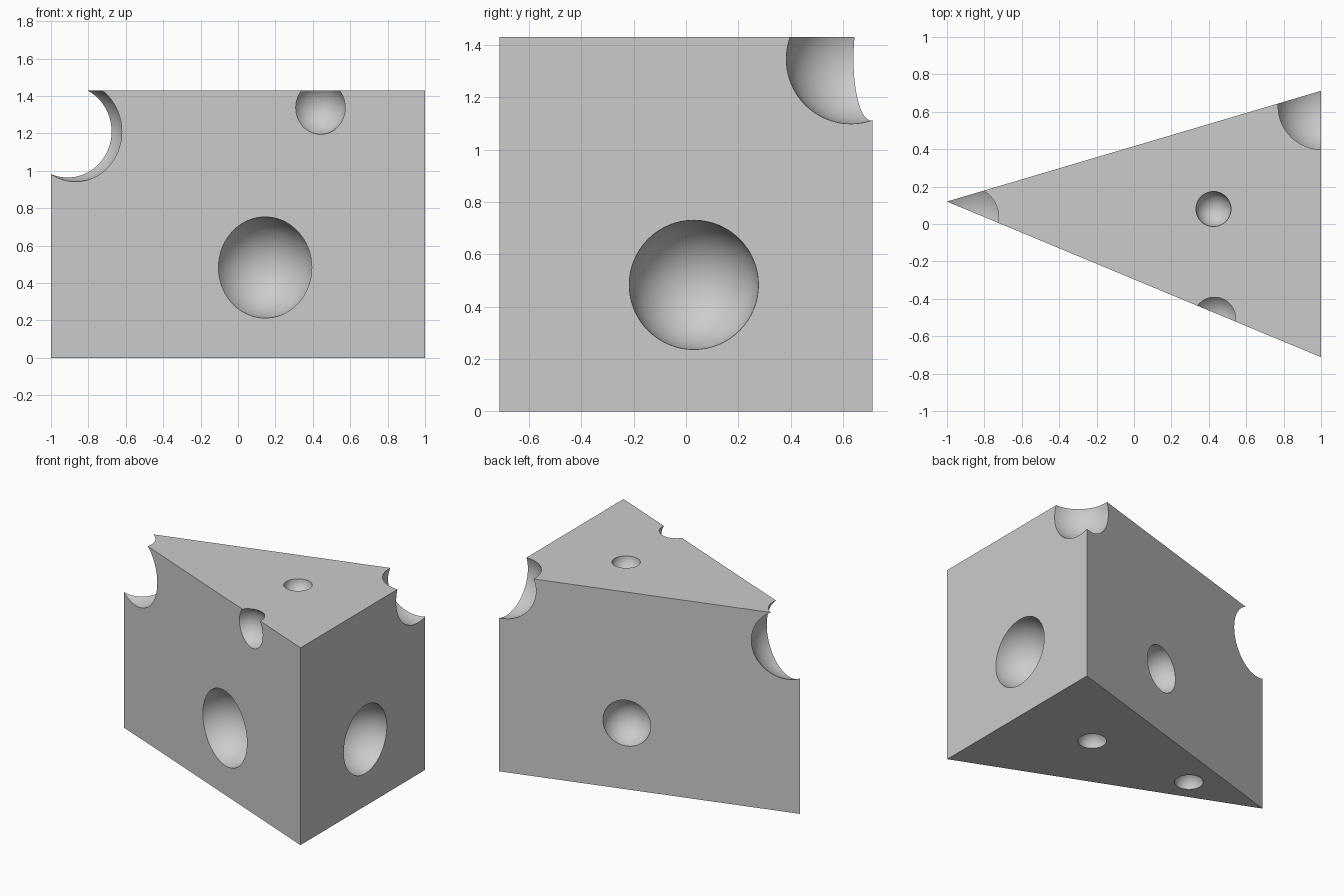
import bpy, bmesh
from mathutils import Matrix

if "Cube" in bpy.data.objects:
    bpy.data.objects.remove(bpy.data.objects["Cube"])

HEIGHT = 1.43
OUTLINE = [(-1.0, 0.12), (1.0, -0.712), (1.0, 0.712)]

# Hole centres and radii
HOLES = [
    ((-0.88, 0.04, 1.21), 0.27),      # bite at the tip
    ((0.134, -0.382, 0.483), 0.272),  # large hole, front side
    ((0.43, -0.505, 1.338), 0.146),   # notch on the front top edge
    ((1.003, 0.03, 0.483), 0.247),    # large hole, rind side
    ((1.002, 0.63, 1.345), 0.247),    # bite at the back top corner
    ((0.151, 0.466, 0.48), 0.166),    # hole, back side
    ((0.425, 0.08, HEIGHT + 0.003), 0.094),  # top hole
    ((0.425, 0.08, -0.003), 0.094),   # underside holes
    ((-0.407, 0.075, -0.003), 0.094),
]


def make_object(name, bm):
    mesh = bpy.data.meshes.new(name)
    bmesh.ops.recalc_face_normals(bm, faces=bm.faces)
    bm.to_mesh(mesh)
    bm.free()
    obj = bpy.data.objects.new(name, mesh)
    bpy.context.collection.objects.link(obj)
    return obj


# Wedge: triangle extruded upward
bm = bmesh.new()
base = bm.faces.new([bm.verts.new((x, y, 0)) for x, y in OUTLINE])
ext = bmesh.ops.extrude_face_region(bm, geom=[base])
top = [v for v in ext["geom"] if isinstance(v, bmesh.types.BMVert)]
bmesh.ops.translate(bm, verts=top, vec=(0, 0, HEIGHT))
wedge = make_object("cheese_wedge", bm)

# Spherical hole cutters
bm = bmesh.new()
for centre, radius in HOLES:
    bmesh.ops.create_uvsphere(bm, u_segments=64, v_segments=32, radius=radius,
                              matrix=Matrix.Translation(centre))
for f in bm.faces:
    f.smooth = True
cutter = make_object("hole_cutters", bm)
cutter.hide_render = True

# Carve the holes
mod = wedge.modifiers.new("holes", 'BOOLEAN')
mod.operation = 'DIFFERENCE'
mod.solver = 'EXACT'
mod.object = cutter
bpy.context.view_layer.objects.active = wedge
wedge.select_set(True)
bpy.ops.object.modifier_apply(modifier=mod.name)
bpy.data.objects.remove(cutter, do_unlink=True)

# Smooth hole walls, crisp rims
bpy.ops.object.shade_smooth_by_angle(angle=0.5)
